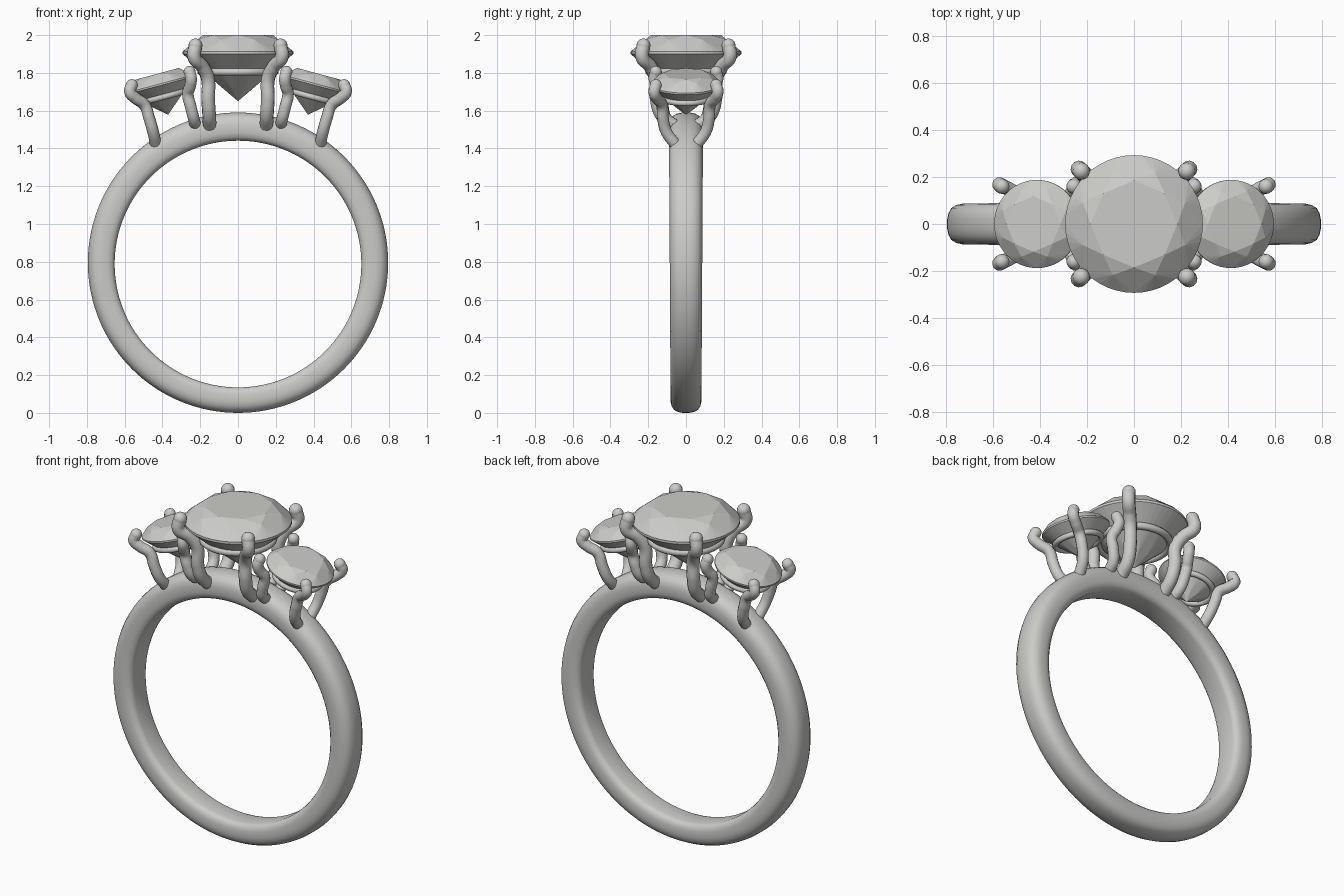
import bpy, bmesh
from math import sin, cos, pi, radians
from mathutils import Matrix, Vector

old = bpy.data.objects.get("Cube")
if old:
    bpy.data.objects.remove(old, do_unlink=True)

metal = bpy.data.materials.new("pale grey")
metal.use_nodes = True
grey = (0.6, 0.6, 0.58, 1)
metal.diffuse_color = grey
metal.node_tree.nodes["Principled BSDF"].inputs["Base Color"].default_value = grey


def finish(name, bm, smooth=True):
    """Turn a bmesh into a named object."""
    bmesh.ops.recalc_face_normals(bm, faces=bm.faces)
    for f in bm.faces:
        f.smooth = smooth
    mesh = bpy.data.meshes.new(name)
    bm.to_mesh(mesh)
    bm.free()
    mesh.materials.append(metal)
    ob = bpy.data.objects.new(name, mesh)
    bpy.context.collection.objects.link(ob)
    return ob


def band():
    """Rounded section swept round the finger, slightly heavier at the top."""
    half = [(0, 0.05), (0.005, 0.066), (0.018, 0.079), (0.04, 0.085), (0.08, 0.086),
            (0.105, 0.08), (0.125, 0.067), (0.137, 0.045), (0.142, 0.02)]
    section = half + [(r, -y) for r, y in reversed(half)]
    bm = bmesh.new()
    rings = []
    steps = 128
    for i in range(steps):
        a = 2 * pi * i / steps
        thick = 1 + 0.05 * sin(a)
        wide = 1 + 0.05 * sin(a)
        ring = []
        for t, y in section:
            r = 0.653 + t * thick
            ring.append(bm.verts.new((r * cos(a), y * wide, 0.788 + r * sin(a))))
        rings.append(ring)
    n = len(section)
    for i in range(steps):
        p, q = rings[i], rings[(i + 1) % steps]
        for j in range(n):
            k = (j + 1) % n
            bm.faces.new((p[j], p[k], q[k], q[j]))
    finish("band", bm)


def gem(name, place):
    """Round brilliant: hull of table, star, girdle, pavilion and culet points."""
    bm = bmesh.new()

    def circle(radius, z, count, turn=0):
        for i in range(count):
            a = 2 * pi * (i + turn) / count
            bm.verts.new((radius * cos(a), radius * sin(a), z))

    circle(0.185, 0.092, 8)
    circle(0.235, 0.067, 8, 0.5)
    circle(0.293, 0.006, 48)
    circle(0.293, -0.008, 48)
    circle(0.08, -0.195, 8, 0.5)
    bm.verts.new((0, 0, -0.258))
    bmesh.ops.convex_hull(bm, input=bm.verts)
    bmesh.ops.dissolve_limit(bm, angle_limit=radians(1), verts=bm.verts, edges=bm.edges)
    bm.transform(place)
    finish(name, bm, smooth=False)


def rail(name, major, minor, place):
    """Thin ring that carries the stone."""
    bm = bmesh.new()
    grid = [[bm.verts.new(((major + minor * cos(v)) * cos(u),
                           (major + minor * cos(v)) * sin(u), minor * sin(v)))
             for v in [2 * pi * j / 12 for j in range(12)]]
            for u in [2 * pi * i / 48 for i in range(48)]]
    for i in range(48):
        for j in range(12):
            p, q, k = grid[i], grid[(i + 1) % 48], (j + 1) % 12
            bm.faces.new((p[j], q[j], q[k], p[k]))
    bm.transform(place)
    finish(name, bm)


def prong(name, path, radius, sx, sy):
    """Bent round wire with a ball tip, mirrored by the signs sx and sy."""
    pts = [Vector((x * sx, y * sy, z)) for x, y, z in path]
    curve = bpy.data.curves.new(name + "_wire", 'CURVE')
    curve.dimensions = '3D'
    curve.bevel_depth = radius
    curve.bevel_resolution = 4
    curve.use_fill_caps = True
    spline = curve.splines.new('BEZIER')
    spline.bezier_points.add(len(pts) - 1)
    for bp, co in zip(spline.bezier_points, pts):
        bp.co = co
        bp.handle_left_type = bp.handle_right_type = 'AUTO'
    wire = bpy.data.objects.new(name + "_wire", curve)
    bpy.context.collection.objects.link(wire)
    mesh = bpy.data.meshes.new_from_object(
        wire.evaluated_get(bpy.context.evaluated_depsgraph_get()))
    bpy.data.objects.remove(wire, do_unlink=True)
    bm = bmesh.new()
    bm.from_mesh(mesh)
    bmesh.ops.create_uvsphere(bm, u_segments=16, v_segments=10, radius=radius * 1.03,
                              matrix=Matrix.Translation(pts[-1]))
    finish(name, bm)


band()

# Centre stone and its setting
gem("centre_stone", Matrix.Translation((0, 0, 1.908)))
rail("centre_rail", 0.195, 0.02, Matrix.Translation((0, 0, 1.805)))
centre_path = [(0.15, 0.07, 1.52), (0.153, 0.13, 1.58), (0.158, 0.155, 1.66),
               (0.16, 0.16, 1.77), (0.19, 0.19, 1.835), (0.232, 0.232, 1.885),
               (0.225, 0.225, 1.945)]
outer_path = [(0.435, 0.055, 1.42), (0.45, 0.105, 1.49), (0.47, 0.122, 1.56),
              (0.495, 0.128, 1.63), (0.545, 0.155, 1.668), (0.572, 0.168, 1.70),
              (0.562, 0.16, 1.735)]
inner_path = [(0.225, 0.055, 1.52), (0.235, 0.105, 1.56), (0.25, 0.122, 1.62),
              (0.265, 0.128, 1.69), (0.252, 0.155, 1.735), (0.248, 0.168, 1.77),
              (0.256, 0.16, 1.805)]

for sx, side in ((1, "left"), (-1, "right")):
    # Side stone leaning outward, with its rail
    lean = Matrix.Rotation(radians(15 * sx), 4, 'Y')
    seat = Matrix.Translation((0.413 * sx, 0, 1.738)) @ lean
    gem(side + "_stone", seat @ Matrix.Scale(0.64, 4))
    rail(side + "_rail", 0.128, 0.016, seat @ Matrix.Translation((0, 0, -0.068)))
    for sy, end in ((-1, "front"), (1, "back")):
        tag = side + "_" + end
        prong("centre_prong_" + tag, centre_path, 0.036, sx, sy)
        prong("outer_prong_" + tag, outer_path, 0.031, sx, sy)
        prong("inner_prong_" + tag, inner_path, 0.031, sx, sy)
